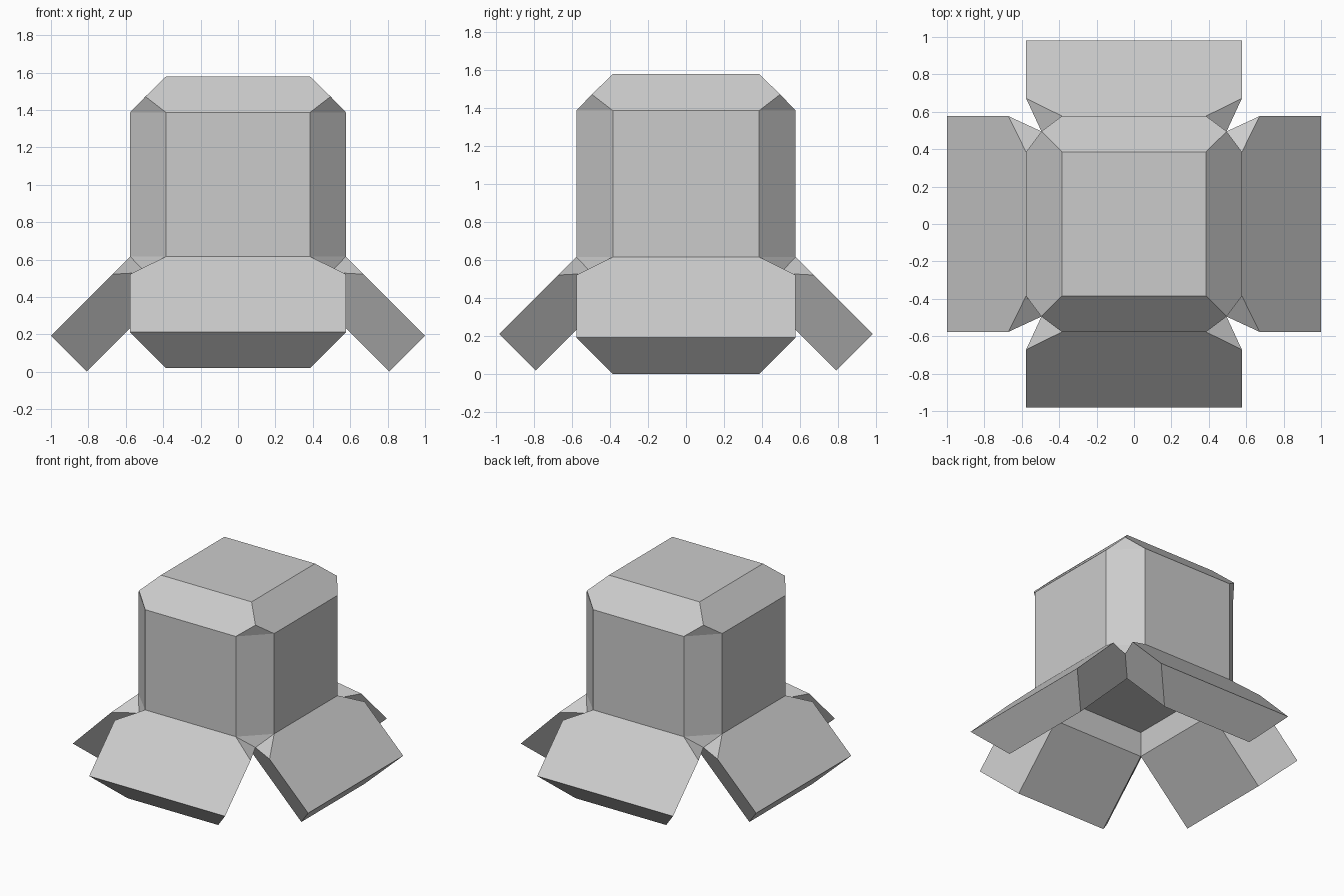
import bpy, bmesh
from math import pi
from mathutils import Matrix, Vector

if "Cube" in bpy.data.objects:
    bpy.data.objects.remove(bpy.data.objects["Cube"])

H, A = 0.577, 0.385           # half width of the block, half width of its flat faces
TOP, BASE = 1.579, 0.425      # top face, inner rim of the legs
ZH, ZL = TOP - (H - A), BASE + (H - A)   # ends of the upright faces
P, PH, PL = 0.495, 1.472, 0.532          # corner points where bevels meet
S = 0.095                     # where each leg reaches its full width

bm = bmesh.new()


def add_face(points, turn):
    bm.faces.new([bm.verts.new(turn @ Vector(p)) for p in points])


def mirrored(points):
    """Close a half outline (x > 0) with its mirror image."""
    return points + [(-x, y, z) for x, y, z in reversed(points)]


def flip(points, sx):
    return [(x * sx, y, z) for x, y, z in points]


for k in range(4):
    turn = Matrix.Rotation(k * pi / 2, 3, 'Z')
    d = 0.405 if k % 2 == 0 else 0.423    # side legs are slightly longer

    # Block: upright side, top bevel, corner bevel
    add_face(mirrored([(A, H, ZL), (A, H, ZH)]), turn)
    add_face(mirrored([(A, A, TOP), (P, P, PH), (A, H, ZH)]), turn)
    add_face([(A, H, ZH), (H, A, ZH), (H, A, ZL), (A, H, ZL)], turn)
    add_face([(A, H, ZH), (P, P, PH), (H, A, ZH)], turn)
    add_face([(A, H, ZL), (P, P, PL), (H, A, ZL)], turn)

    # Leg: outer face, end face, inner face, recess wall
    add_face(mirrored([(A, H, ZL), (H, H + S, ZL - S), (H, H + d, ZL - d)]), turn)
    add_face(mirrored([(H, H + d, ZL - d), (A, A + d, BASE - d)]), turn)
    add_face(mirrored([(A, A + d, BASE - d), (A, A, BASE)]), turn)
    add_face(mirrored([(A, A, BASE), (A, A, ZL)]), turn)

    # Leg: both slanted flanks and the small gussets above them
    for sx in (1, -1):
        add_face(flip([(A, A, BASE), (P, P, PL), (H, H + S, ZL - S),
                       (H, H + d, ZL - d), (A, A + d, BASE - d)], sx), turn)
        add_face(flip([(A, H, ZL), (P, P, PL), (H, H + S, ZL - S)], sx), turn)

# Top face and ceiling of the recess below
for z in (TOP, ZL):
    add_face([(A, A, z), (-A, A, z), (-A, -A, z), (A, -A, z)], Matrix.Identity(3))

bmesh.ops.remove_doubles(bm, verts=bm.verts[:], dist=0.001)
bmesh.ops.recalc_face_normals(bm, faces=bm.faces[:])
mesh = bpy.data.meshes.new("block_with_four_legs")
bm.to_mesh(mesh)
bm.free()
bpy.context.collection.objects.link(bpy.data.objects.new("block_with_four_legs", mesh))
